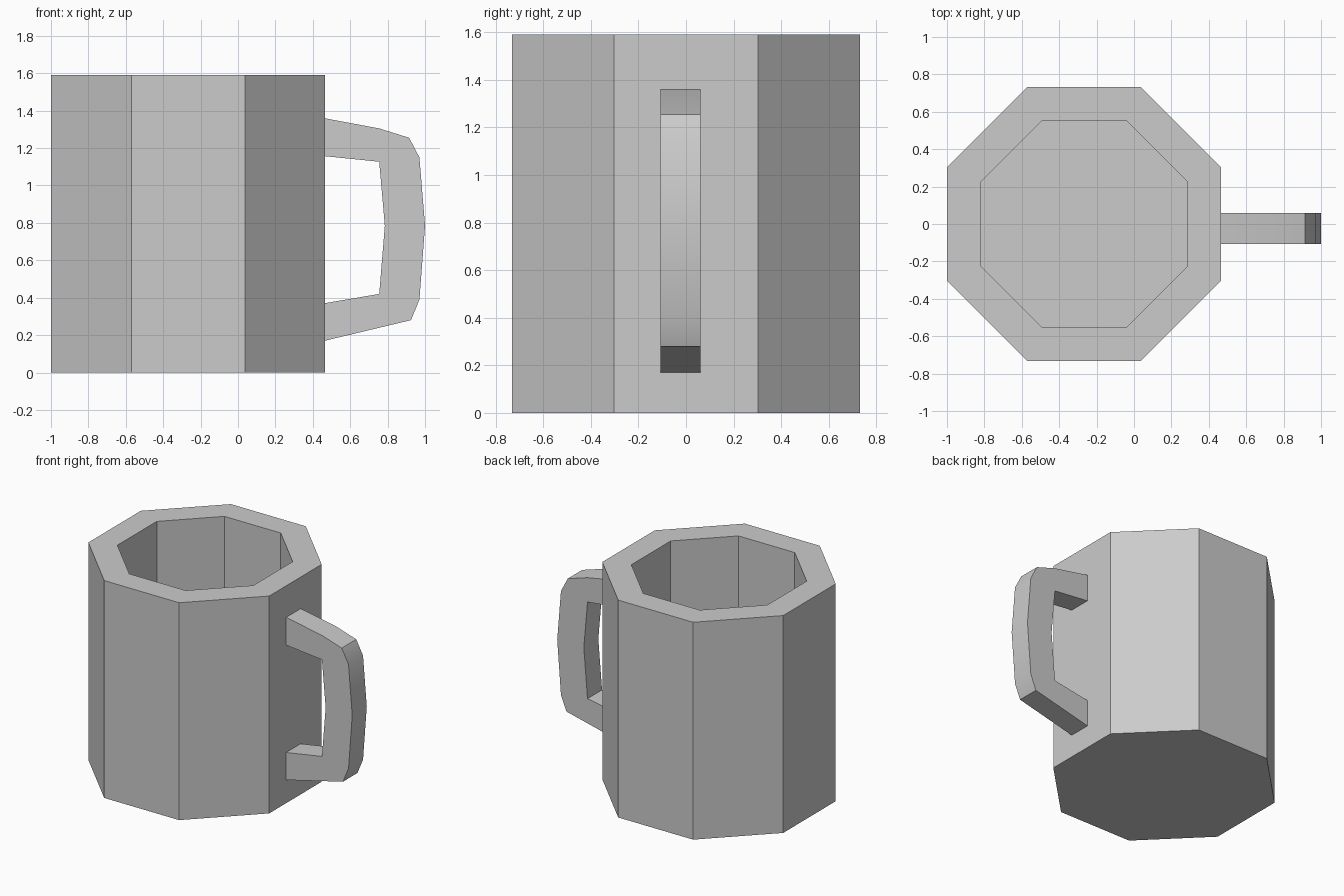
import bpy, bmesh, math

if "Cube" in bpy.data.objects:
    bpy.data.objects.remove(bpy.data.objects["Cube"])

CX = -0.267      # axis of the cup
SIDES = 8


def finish(name, bm, smooth_angle=None):
    bmesh.ops.recalc_face_normals(bm, faces=bm.faces)
    mesh = bpy.data.meshes.new(name)
    bm.to_mesh(mesh)
    bm.free()
    obj = bpy.data.objects.new(name, mesh)
    bpy.context.collection.objects.link(obj)
    if smooth_angle:
        bpy.ops.object.select_all(action='DESELECT')
        obj.select_set(True)
        bpy.context.view_layer.objects.active = obj
        bpy.ops.object.shade_smooth_by_angle(angle=math.radians(smooth_angle))
    return obj


def octagon(bm, apothem, z):
    r = apothem / math.cos(math.pi / SIDES)
    angles = [(i + 0.5) * 2 * math.pi / SIDES for i in range(SIDES)]
    return [bm.verts.new((CX + r * math.cos(a), r * math.sin(a), z)) for a in angles]


# Hollow cup: outer wall, rim, inner wall, floor
bm = bmesh.new()
rings = [octagon(bm, a, z) for a, z in
         [(0.732, 0), (0.732, 1.59), (0.55, 1.59), (0.55, 0.18)]]
for low, high in zip(rings, rings[1:]):
    for i in range(SIDES):
        j = (i + 1) % SIDES
        bm.faces.new((low[i], low[j], high[j], high[i]))
bm.faces.new(rings[0])
bm.faces.new(rings[-1])
finish("cup_body", bm)

# Handle: paired outer and inner path points, swept with a rectangular section
outer = [(0.46, 1.36), (0.755, 1.305), (0.915, 1.255), (0.97, 1.15),
         (1.0, 0.785), (0.97, 0.39), (0.925, 0.28), (0.46, 0.169)]
inner = [(0.46, 0.37), (0.755, 0.42), (0.785, 0.785), (0.755, 1.127), (0.46, 1.157)]
bm = bmesh.new()
side = bm.faces.new([bm.verts.new((x, -0.108, z)) for x, z in outer + inner])
ext = bmesh.ops.extrude_face_region(bm, geom=[side], use_keep_orig=True)
bmesh.ops.translate(bm, vec=(0, 0.168, 0),
                    verts=[g for g in ext["geom"] if isinstance(g, bmesh.types.BMVert)])
finish("handle", bm, 30)
